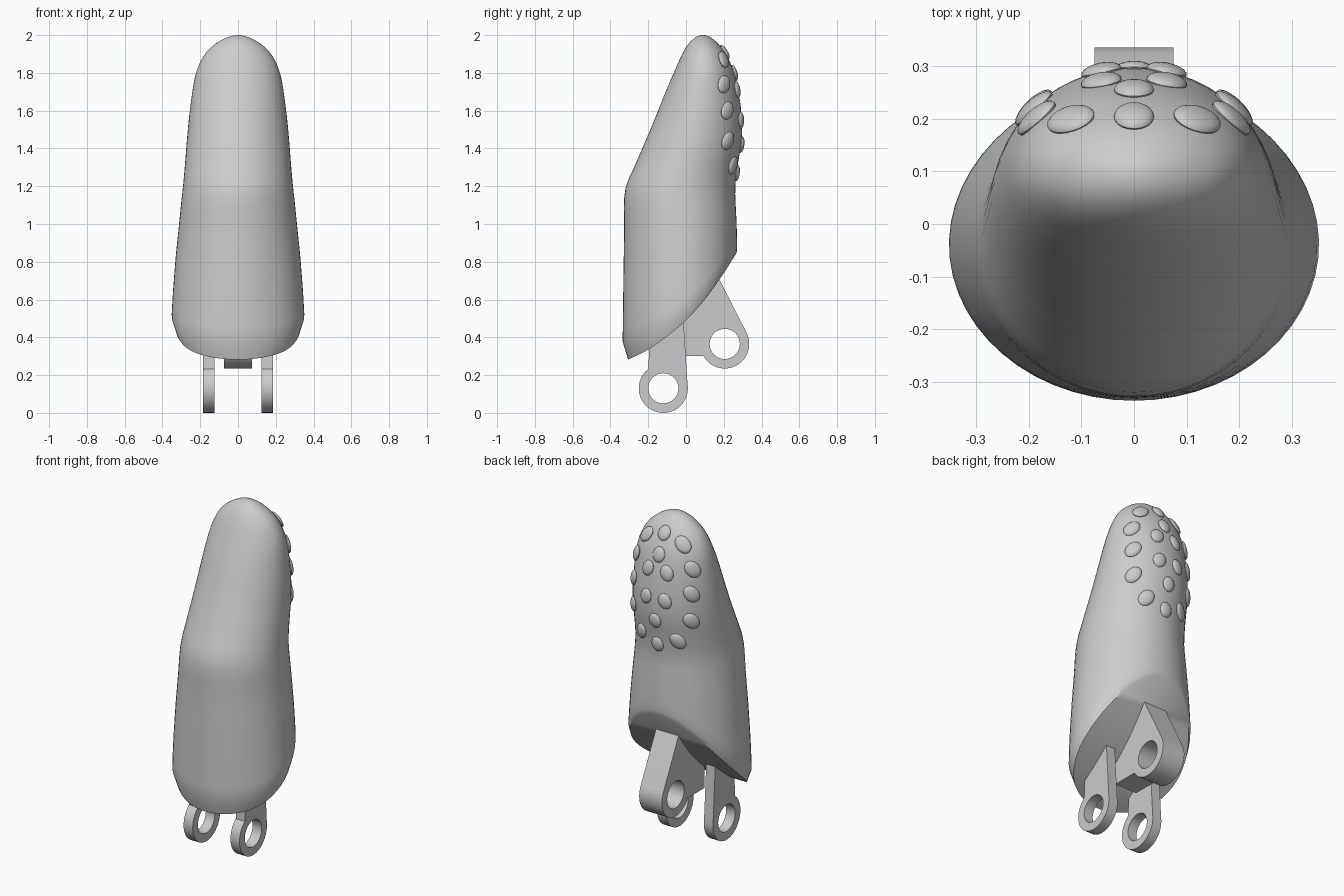
import bpy
import bmesh
from math import sin, cos, pi, sqrt, radians
from mathutils import Vector, Matrix

default = bpy.data.objects.get("Cube")
if default:
    bpy.data.objects.remove(default)

# height: front y, back y, half width
PROFILE = [
    (2.0, 0.09, 0.09, 0.0), (1.985, 0.045, 0.135, 0.065),
    (1.95, 0.01, 0.175, 0.125), (1.9, -0.02, 0.21, 0.175),
    (1.8, -0.065, 0.255, 0.222), (1.6, -0.148, 0.292, 0.255),
    (1.45, -0.21, 0.295, 0.27), (1.3, -0.275, 0.272, 0.282),
    (1.2, -0.318, 0.261, 0.291), (1.12, -0.328, 0.262, 0.3),
    (1.0, -0.327, 0.268, 0.312), (0.8, -0.33, 0.272, 0.332),
    (0.5, -0.334, 0.272, 0.352), (0.25, -0.337, 0.272, 0.355),
]
# Height of the sloping underside along y
UNDERSIDE = [(-0.31, 0.28), (-0.2, 0.335), (-0.1, 0.405), (0, 0.49),
             (0.1, 0.6), (0.2, 0.74), (0.27, 0.85)]
COLUMNS, ROWS = 56, 44


def smooth_lookup(keys, values, t):
    """Cubic interpolation through ascending keys."""
    t = min(max(t, keys[0]), keys[-1])
    last = len(keys) - 1
    i = max(k for k in range(last) if keys[k] <= t)

    def slope(k):
        a, b = max(k - 1, 0), min(k + 1, last)
        return (values[b] - values[a]) / (keys[b] - keys[a])
    h = keys[i + 1] - keys[i]
    u = (t - keys[i]) / h
    return ((1 + 2 * u) * (1 - u) ** 2 * values[i] + u * (1 - u) ** 2 * h * slope(i)
            + u * u * (3 - 2 * u) * values[i + 1] + u * u * (u - 1) * h * slope(i + 1))


DEPTHS = [sqrt(2 - row[0]) for row in PROFILE]


def section(z):
    """Centre y, half depth and half width of the body at a height."""
    s = sqrt(max(2 - z, 0))
    front, back, width = (smooth_lookup(DEPTHS, [r[c] for r in PROFILE], s) for c in (1, 2, 3))
    return (front + back) / 2, (back - front) / 2, width


def skin(angle, z, scale=1.0):
    mid, depth, width = section(z)
    return Vector((width * sin(angle) * scale, mid - depth * cos(angle) * scale, z))


def underside(y):
    return smooth_lookup([p[0] for p in UNDERSIDE], [p[1] for p in UNDERSIDE], y)


def add_object(name, bm, smooth=True):
    bmesh.ops.recalc_face_normals(bm, faces=bm.faces)
    mesh = bpy.data.meshes.new(name)
    bm.to_mesh(mesh)
    bm.free()
    obj = bpy.data.objects.new(name, mesh)
    bpy.context.collection.objects.link(obj)
    if smooth:
        bpy.ops.object.select_all(action='DESELECT')
        obj.select_set(True)
        bpy.context.view_layer.objects.active = obj
        bpy.ops.object.shade_smooth_by_angle(angle=radians(35))
    return obj


def build_body():
    bm = bmesh.new()
    columns = []
    for c in range(COLUMNS):
        angle = 2 * pi * c / COLUMNS
        frontness = (1 + cos(angle)) / 2
        scale = 1 - 0.015 - 0.085 * frontness
        z = 0.5
        for _ in range(25):
            z = underside(skin(angle, z, scale).y)
        start = sqrt(2 - (z + 0.025 + 0.07 * frontness))
        points = [skin(angle, z, scale)]
        points += [skin(angle, 2 - (start * (1 - r / ROWS)) ** 2) for r in range(ROWS + 1)]
        columns.append([bm.verts.new(p) for p in points])
    for c in range(COLUMNS):
        a, b = columns[c], columns[(c + 1) % COLUMNS]
        for r in range(ROWS + 1):
            bm.faces.new((a[r], b[r], b[r + 1], a[r + 1]))
    # Underside closed by strips running from side to side
    rim = [col[0] for col in columns]
    for c in range(COLUMNS // 2):
        strip = [rim[c], rim[c + 1], rim[-c - 1], rim[-c % COLUMNS]]
        bm.faces.new(list(dict.fromkeys(strip)))
    bmesh.ops.remove_doubles(bm, verts=bm.verts, dist=0.0001)
    add_object("finger_body", bm)


def build_grip_bump(name, x, z, roll, wide, tall):
    def at(x, z):
        mid, depth, width = section(z)
        return Vector((x, mid + depth * sqrt(1 - (x / width) ** 2), z))
    e = 0.01
    across = (at(x + e, z) - at(x - e, z)).normalized()
    normal = across.cross(at(x, z - e) - at(x, z + e)).normalized()
    if normal.y < 0:
        normal.negate()
    up = normal.cross(across)
    if up.z < 0:
        up.negate()
    frame = Matrix((across, up, normal)).transposed().to_4x4()
    bm = bmesh.new()
    bmesh.ops.create_uvsphere(bm, u_segments=20, v_segments=10, radius=1)
    bm.transform(Matrix.Translation(at(x, z)) @ frame @ Matrix.Rotation(roll, 4, 'Z')
                 @ Matrix.Diagonal((wide, tall, 0.017, 1)))
    add_object(name, bm)


def build_lug(name, x0, x1, centre, corners, start, sweep):
    """Pierced eye whose outline runs from an arc to the buried corners."""
    cy, cz = centre
    segments, radius, hole = 28, 0.13, 0.08
    arc = [start + sweep * i / segments for i in range(segments + 1)]
    outer = [(cy + radius * cos(a), cz + radius * sin(a)) for a in arc] + corners
    inner = [(cy + hole * cos(2 * pi * i / segments), cz + hole * sin(2 * pi * i / segments))
             for i in range(segments)]
    bm = bmesh.new()
    edges = []
    for loop in (outer, inner):
        verts = [bm.verts.new((x0, y, z)) for y, z in loop]
        edges += [bm.edges.new((v, verts[i - 1])) for i, v in enumerate(verts)]
    bmesh.ops.triangle_fill(bm, edges=edges, use_beauty=True)
    extruded = bmesh.ops.extrude_face_region(bm, geom=bm.faces[:], use_keep_orig=True)
    moved = [g for g in extruded["geom"] if isinstance(g, bmesh.types.BMVert)]
    bmesh.ops.translate(bm, verts=moved, vec=(x1 - x0, 0, 0))
    add_object(name, bm)


build_body()

# Grip bumps on the pad: x, z
CENTRE_BUMPS = [(0, 1.91), (0, 1.8), (0, 1.42), (0, 1.27)]
INNER_BUMPS = [(0.062, 1.71), (0.062, 1.55)]
OUTER_BUMPS = [(0.12, 1.87), (0.185, 1.74), (0.19, 1.6), (0.19, 1.44), (0.12, 1.31)]
for i, (x, z) in enumerate(CENTRE_BUMPS):
    build_grip_bump(f"centre_grip_bump_{i}", x, z, 0, 0.038, 0.044)
for side, sign in (("left", 1), ("right", -1)):
    for i, (x, z) in enumerate(INNER_BUMPS):
        build_grip_bump(f"{side}_inner_grip_bump_{i}", sign * x, z, sign * 0.4, 0.038, 0.046)
    for i, (x, z) in enumerate(OUTER_BUMPS):
        build_grip_bump(f"{side}_outer_grip_bump_{i}", sign * x, z, sign * 0.7, 0.04, 0.053)

# Pair of front hinge lugs
for side, sign in (("left", 1), ("right", -1)):
    build_lug(f"{side}_hinge_lug", sign * 0.125, sign * 0.185, (-0.12, 0.13),
              [(-0.015, 0.52), (-0.19, 0.43), (-0.2, 0.23)],
              radians(128), radians(242))

# Thick rear hinge lug
build_lug("rear_hinge_lug", -0.075, 0.075, (0.205, 0.365),
          [(0.16, 0.74), (0.04, 0.62), (-0.03, 0.49)],
          radians(217), radians(170))

# Web joining the rear lug to the underside
bm = bmesh.new()
bmesh.ops.create_cube(bm, size=1)
bm.transform(Matrix.Translation((0, 0.02, 0.4)) @ Matrix.Diagonal((0.148, 0.18, 0.2, 1)))
add_object("hinge_web", bm, smooth=False)
